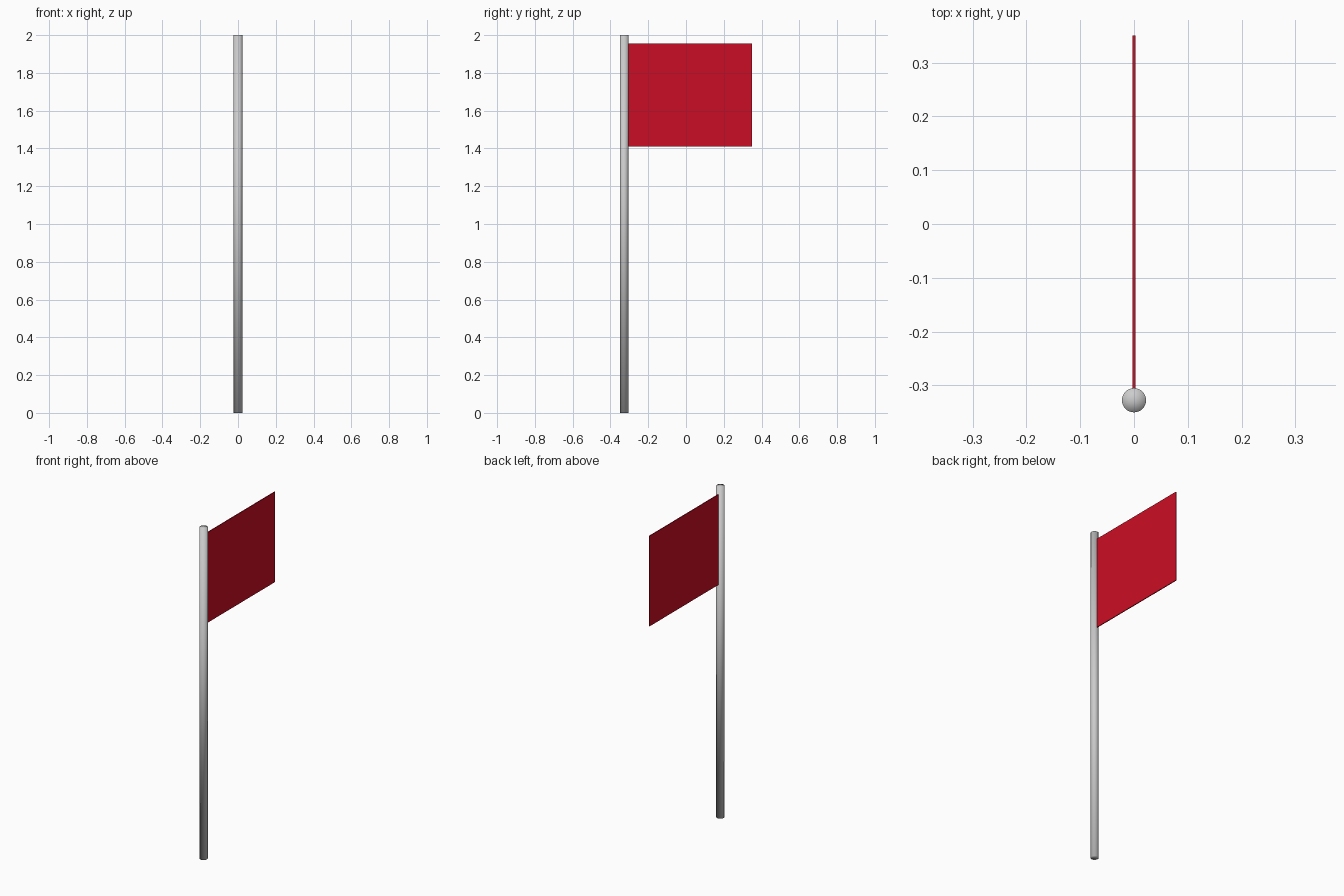
import bpy

if "Cube" in bpy.data.objects:
    bpy.data.objects.remove(bpy.data.objects["Cube"])

RADIUS = 0.0225
POLE_Y = -0.3275

# Pole: smooth cylinder with fan caps
bpy.ops.mesh.primitive_cylinder_add(vertices=32, radius=RADIUS, depth=2.0,
                                    end_fill_type='TRIFAN',
                                    location=(0, POLE_Y, 1.0))
pole = bpy.context.object
pole.name = "pole"
bpy.ops.object.shade_smooth()

# Flag: thin flat panel, its hoist edge tucked just inside the pole
y0, y1 = POLE_Y + RADIUS - 0.005, 0.35
z0, z1 = 1.41, 1.955
bpy.ops.mesh.primitive_cube_add(size=1, location=(0, (y0 + y1) / 2, (z0 + z1) / 2))
flag = bpy.context.object
flag.name = "flag"
flag.scale = (0.005, y1 - y0, z1 - z0)
bpy.ops.object.transform_apply(location=False, rotation=False, scale=True)

red = bpy.data.materials.new("flag_red")
red.diffuse_color = (0.60, 0.004, 0.018, 1)
red.use_nodes = True
red.node_tree.nodes["Principled BSDF"].inputs["Base Color"].default_value = red.diffuse_color
flag.data.materials.append(red)
